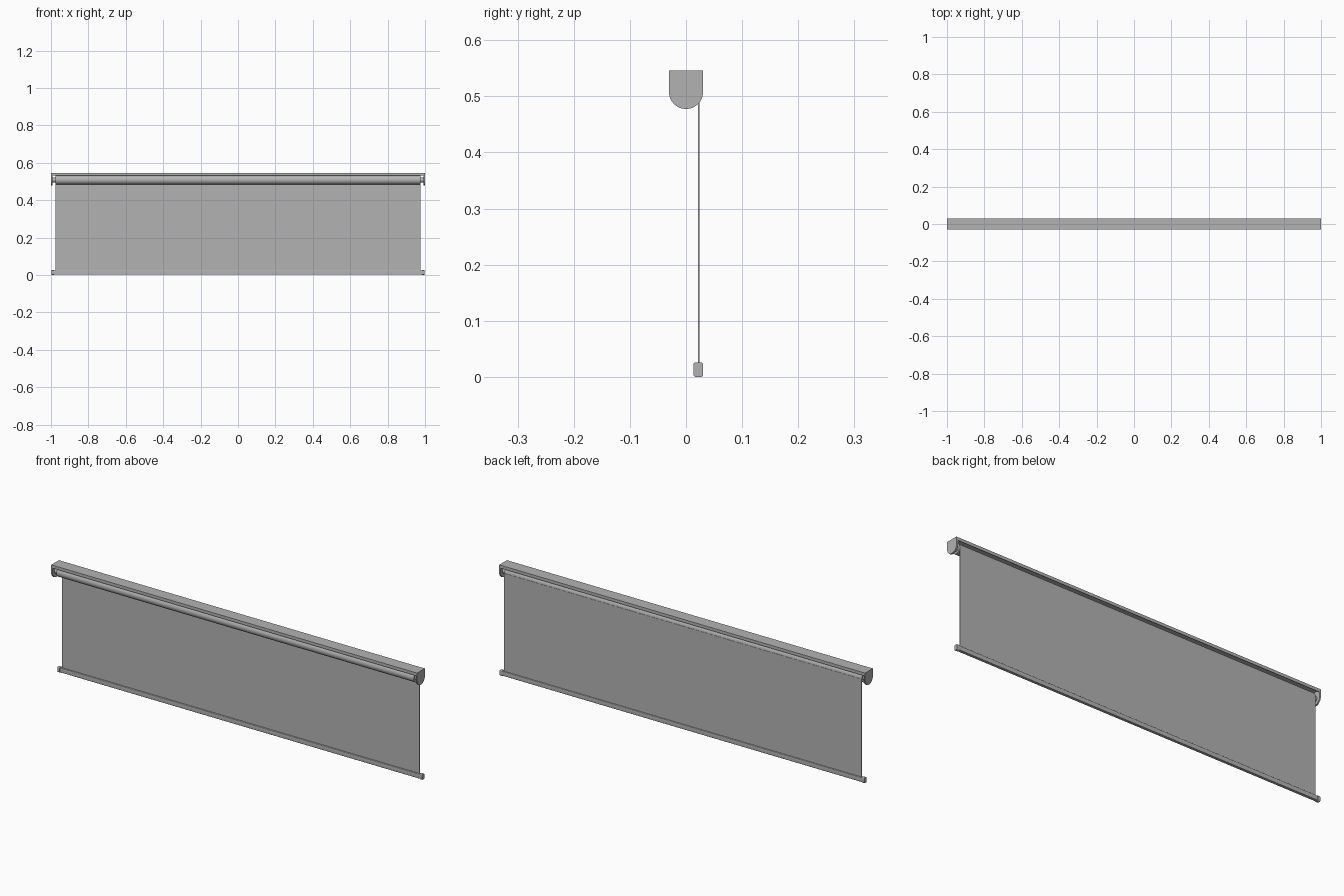
import bpy
import bmesh
import math
from mathutils import Vector

cube = bpy.data.objects.get("Cube")
if cube:
    bpy.data.objects.remove(cube, do_unlink=True)

grey = bpy.data.materials.new("plain grey")
grey.use_nodes = True
grey.diffuse_color = (0.45, 0.45, 0.45, 1)
grey.node_tree.nodes["Principled BSDF"].inputs["Base Color"].default_value = grey.diffuse_color


def extrude_x(name, profile, x0, x1):
    """Extrude a closed (y, z) outline along x."""
    bm = bmesh.new()
    face = bm.faces.new([bm.verts.new((x0, y, z)) for y, z in profile])
    result = bmesh.ops.extrude_face_region(bm, geom=[face])
    verts = [v for v in result["geom"] if isinstance(v, bmesh.types.BMVert)]
    bmesh.ops.translate(bm, verts=verts, vec=Vector((x1 - x0, 0, 0)))
    bmesh.ops.recalc_face_normals(bm, faces=bm.faces)
    mesh = bpy.data.meshes.new(name)
    bm.to_mesh(mesh)
    bm.free()
    mesh.materials.append(grey)
    obj = bpy.data.objects.new(name, mesh)
    bpy.context.collection.objects.link(obj)
    bpy.ops.object.select_all(action="DESELECT")
    obj.select_set(True)
    bpy.context.view_layer.objects.active = obj
    bpy.ops.object.shade_smooth_by_angle(angle=math.radians(35))
    return obj


def arc(cy, cz, r, start, end, steps):
    angles = [math.radians(start + (end - start) * i / steps) for i in range(steps + 1)]
    return [(cy + r * math.cos(a), cz + r * math.sin(a)) for a in angles]


def circle(r):
    return arc(0, AXIS, r, 0, 360, 48)[:-1]


def rounded_box(cy, cz, w, h, r):
    points = []
    for i, (sy, sz) in enumerate([(1, 1), (-1, 1), (-1, -1), (1, -1)]):
        points += arc(cy + sy * (w / 2 - r), cz + sz * (h / 2 - r), r, 90 * i, 90 * i + 90, 5)
    return points


AXIS = 0.508      # height of the roller axis
TOP = 0.546
HALF = 0.0305     # half depth of the head
ROLL = 0.0235     # roller radius
LIP = 0.531       # lower edge of the head rail
FABRIC = 0.977    # half width of the fabric

# Head rail: shallow channel open downwards
d = HALF - 0.0005
extrude_x("head_rail", [(-d, LIP), (-d, TOP), (d, TOP), (d, LIP), (d - 0.003, LIP),
                        (d - 0.003, TOP - 0.004), (-d + 0.003, TOP - 0.004),
                        (-d + 0.003, LIP)], -0.995, 0.995)

# Rolled fabric and the hanging sheet, tangent to the back of the roll
extrude_x("fabric_roll", circle(ROLL), -FABRIC, FABRIC)
extrude_x("fabric_sheet", [(0.021, 0.015), (0.0245, 0.015), (0.0245, AXIS), (0.021, AXIS)],
          -FABRIC, FABRIC)

# Bottom bar
extrude_x("bottom_bar", rounded_box(0.022, 0.013, 0.015, 0.023, 0.003), -0.985, 0.985)

# Mirrored end parts
bracket = [(HALF, TOP), (-HALF, TOP)] + arc(0, AXIS, HALF, 180, 360, 24)
for side, s in (("left", 1), ("right", -1)):
    extrude_x(side + "_end_bracket", bracket, s * 0.993, s * 1.0)
    extrude_x(side + "_roller_pin", circle(0.014), s * 0.97, s * 0.995)
    extrude_x(side + "_bar_cap", rounded_box(0.022, 0.013, 0.017, 0.026, 0.004),
              s * 0.984, s * 0.997)
